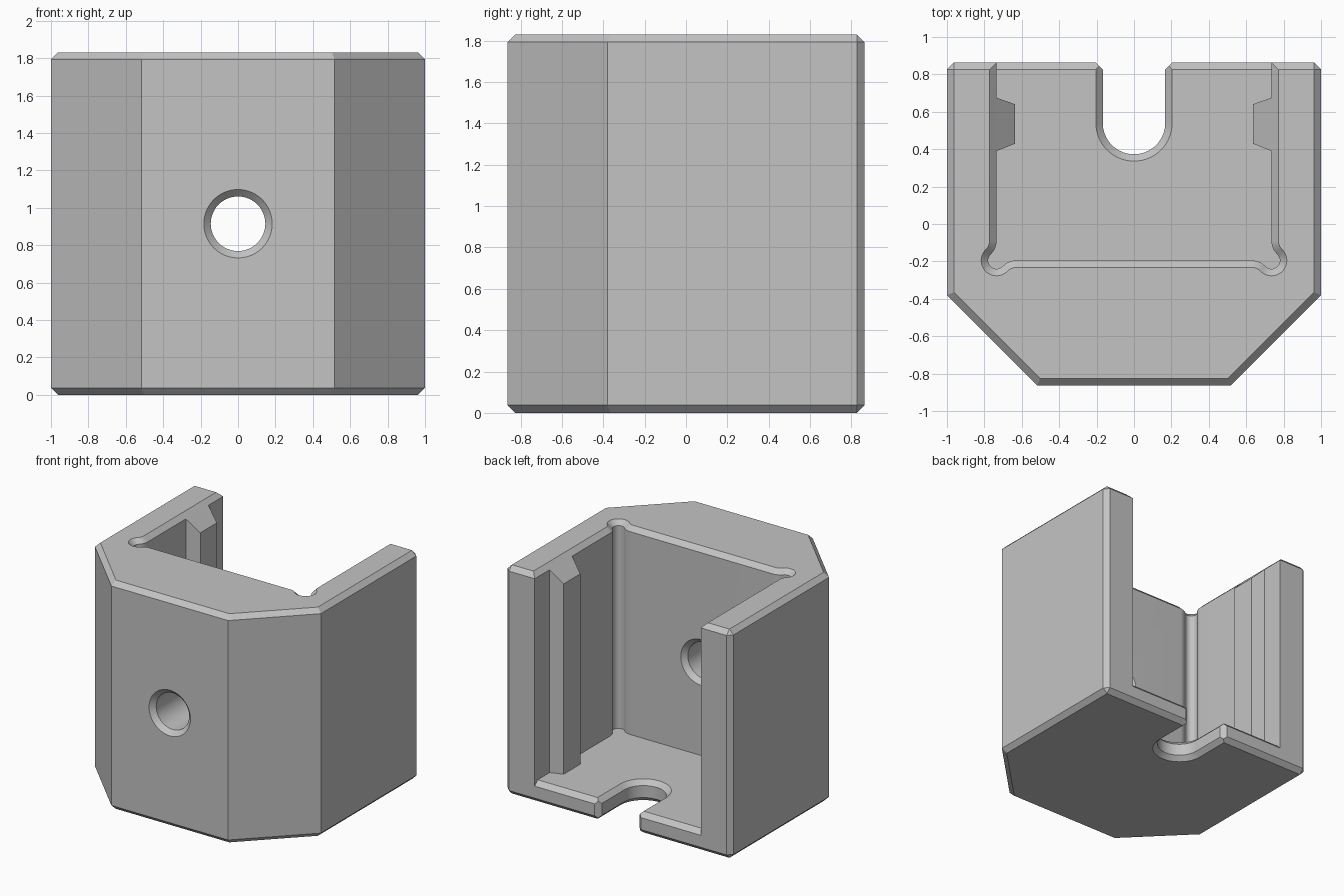
import bpy, bmesh
from math import radians, sin, cos

if "Cube" in bpy.data.objects:
    bpy.data.objects.remove(bpy.data.objects["Cube"], do_unlink=True)

HEIGHT, DEPTH, FLOOR, BEVEL = 1.83, 0.863, 0.17, 0.037
WALL, FRONT = 0.735, -0.195      # inner wall x and inner front wall y
OVER = 0.05                      # how far cutters overshoot
FLARE = BEVEL + OVER

grey = bpy.data.materials.new("light grey")
grey.use_nodes = True
grey.diffuse_color = (0.55, 0.55, 0.55, 1)
grey.node_tree.nodes["Principled BSDF"].inputs["Base Color"].default_value = grey.diffuse_color


def loft(name, rings):
    """Closed solid through rings with equal point counts."""
    bm = bmesh.new()
    loops = [[bm.verts.new(p) for p in ring] for ring in rings]
    n = len(loops[0])
    for a, b in zip(loops, loops[1:]):
        for i in range(n):
            j = (i + 1) % n
            bm.faces.new((a[i], a[j], b[j], b[i]))
    bm.faces.new(loops[0][::-1])
    bm.faces.new(loops[-1])
    bmesh.ops.remove_doubles(bm, verts=bm.verts, dist=1e-5)
    bmesh.ops.recalc_face_normals(bm, faces=bm.faces)
    mesh = bpy.data.meshes.new(name)
    bm.to_mesh(mesh)
    bm.free()
    mesh.materials.append(grey)
    obj = bpy.data.objects.new(name, mesh)
    bpy.context.collection.objects.link(obj)
    return obj


def at_z(points, z):
    return [(x, y, z) for x, y in points]


def arc(cx, cy, r, start, end, steps):
    angles = [radians(start + (end - start) * i / steps) for i in range(steps + 1)]
    return [(cx + r * cos(a), cy + r * sin(a)) for a in angles]


def mirrored(half):
    return half + [(-x, y) for x, y in reversed(half)]


def activate(obj):
    bpy.ops.object.select_all(action='DESELECT')
    obj.select_set(True)
    bpy.context.view_layer.objects.active = obj


def cut(obj, cutter):
    cutter.hide_render = True
    mod = obj.modifiers.new("cut", 'BOOLEAN')
    mod.operation, mod.solver, mod.object = 'DIFFERENCE', 'EXACT', cutter
    activate(obj)
    bpy.ops.object.modifier_apply(modifier=mod.name)
    bpy.data.objects.remove(cutter, do_unlink=True)


# Outer block: chamfered front corners, bevelled rims and back edges
side, back = 1 - BEVEL, DEPTH - BEVEL
outline = mirrored([(side, DEPTH), (1, back), (1, -0.38), (0.517, -DEPTH)])
rim = mirrored([(side, back), (side, back), (side, -0.365), (0.502, -back)])
housing = loft("housing", [at_z(rim, 0), at_z(outline, BEVEL),
                           at_z(outline, HEIGHT - BEVEL), at_z(rim, HEIGHT)])


# Pocket open at top and back, with rounded corner reliefs
def pocket(d):
    fillet = 0.1 - d
    half = [(WALL + d, 1.2)]
    half += arc(WALL + 0.1, FRONT + 0.105, fillet, 180, 226.4, 8)
    half += arc(WALL, FRONT, 0.045 + d, 46.4, -136.4, 24)[1:-1]
    half += arc(WALL - 0.105, FRONT - 0.1, fillet, 43.6, 90, 8)
    return mirrored(half)


cut(housing, loft("pocket_cutter", [
    at_z(pocket(0), FLOOR), at_z(pocket(0), HEIGHT - BEVEL),
    at_z(pocket(FLARE), HEIGHT + OVER)]))

# Bevel on the back edge of the floor, between the walls
wedge = [(back - 0.1, FLOOR + 0.1), (back + 0.13, FLOOR - 0.13), (back + 0.13, FLOOR + 0.1)]
cut(housing, loft("floor_edge_cutter",
                  [[(x, y, z) for y, z in wedge] for x in (-WALL, WALL)]))


# Round-ended slot in the floor, bevelled above and below
def slot(d):
    r = 0.167 + d
    return [(-r, 1.2)] + arc(0, 0.54, r, 180, 360, 32) + [(r, 1.2)]


cut(housing, loft("slot_cutter", [
    at_z(slot(FLARE), -OVER), at_z(slot(0), BEVEL),
    at_z(slot(0), FLOOR - BEVEL), at_z(slot(FLARE), FLOOR + OVER)]))

# Bevelled corners at the slot mouth
apex = back - 0.167
mouth = [(0, apex), (0.4, apex + 0.4), (-0.4, apex + 0.4)]
cut(housing, loft("slot_mouth_cutter", [at_z(mouth, -OVER), at_z(mouth, FLOOR + OVER)]))


# Countersunk hole through the front wall
def hole(r, y):
    return [(x, y, z) for x, z in arc(0, HEIGHT / 2, r, 0, 360, 48)[:-1]]


R = 0.146
cut(housing, loft("hole_cutter", [
    hole(R + FLARE, -DEPTH - OVER), hole(R, -back),
    hole(R, FRONT - BEVEL), hole(R + FLARE, FRONT + OVER)]))

# Vertical ribs on the inner walls, tops sloped in line with the rim bevel
section = [(WALL, 0.675), (0.635, 0.64), (0.635, 0.43), (WALL, 0.39)]
ribs = loft("inner_ribs", [
    at_z(section, FLOOR),
    [(x, y, HEIGHT - BEVEL - (WALL - x)) for x, y in section]])
mirror = ribs.modifiers.new("mirror", 'MIRROR')
mirror.use_axis[0] = True

# Smooth curved surfaces, keep edges crisp
activate(housing)
bpy.ops.object.shade_smooth_by_angle(angle=radians(30))
